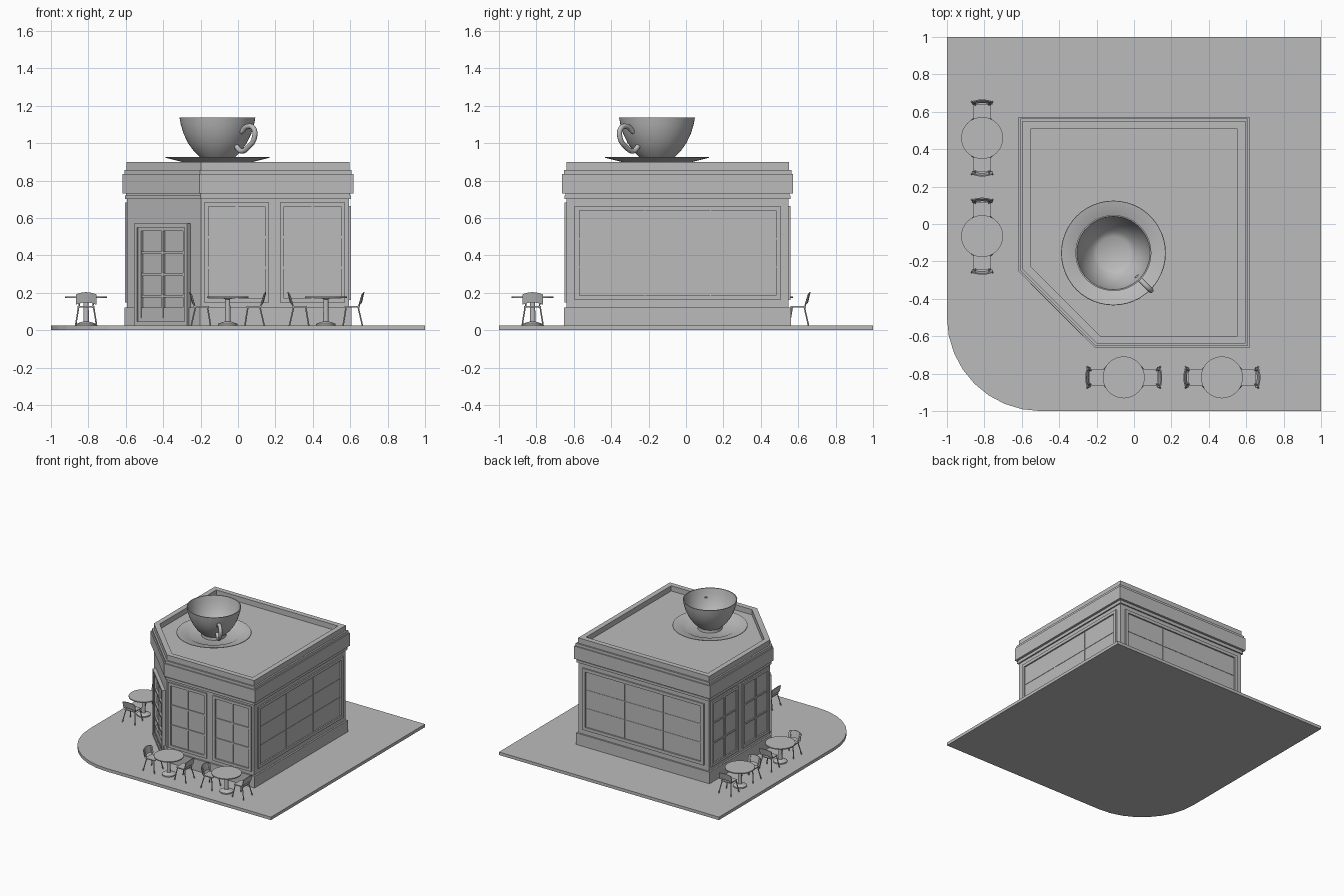
import bpy, bmesh, math
from mathutils import Matrix, Vector

if "Cube" in bpy.data.objects:
    bpy.data.objects.remove(bpy.data.objects["Cube"])

grey = bpy.data.materials.new("plain_grey")
grey.use_nodes = True
grey.diffuse_color = (0.5, 0.5, 0.5, 1)
grey.node_tree.nodes["Principled BSDF"].inputs["Base Color"].default_value = (0.5, 0.5, 0.5, 1)

CY = -0.045   # building centre in y
HALF = 0.6    # building half width
GROUND = 0.025


def finish(name, bm, smooth=False):
    bmesh.ops.recalc_face_normals(bm, faces=bm.faces)
    mesh = bpy.data.meshes.new(name)
    bm.to_mesh(mesh)
    bm.free()
    mesh.materials.append(grey)
    obj = bpy.data.objects.new(name, mesh)
    bpy.context.collection.objects.link(obj)
    if smooth:
        bpy.ops.object.select_all(action="DESELECT")
        obj.select_set(True)
        bpy.context.view_layer.objects.active = obj
        bpy.ops.object.shade_smooth_by_angle(angle=math.radians(40))
    return obj


def add_box(bm, x0, x1, y0, y1, z0, z1):
    m = Matrix.Translation(((x0 + x1) / 2, (y0 + y1) / 2, (z0 + z1) / 2))
    m = m @ Matrix.Diagonal((x1 - x0, y1 - y0, z1 - z0, 1))
    bmesh.ops.create_cube(bm, size=1, matrix=m)


def add_rod(bm, a, b, r, sides=8):
    a, b = Vector(a), Vector(b)
    turn = (b - a).to_track_quat("Z", "Y").to_matrix().to_4x4()
    bmesh.ops.create_cone(bm, cap_ends=True, segments=sides, radius1=r, radius2=r,
                          depth=(b - a).length, matrix=Matrix.Translation((a + b) / 2) @ turn)


def add_lathe(bm, profile, steps=48):
    verts = [bm.verts.new((r, 0, z)) for r, z in profile]
    edges = [bm.edges.new(p) for p in zip(verts, verts[1:])]
    bmesh.ops.spin(bm, geom=verts + edges, axis=(0, 0, 1), cent=(0, 0, 0),
                   angle=math.tau, steps=steps)
    bmesh.ops.remove_doubles(bm, verts=bm.verts, dist=0.0001)


def prism(name, points, z0, z1):
    bm = bmesh.new()
    low = [bm.verts.new((x, y, z0)) for x, y in points]
    high = [bm.verts.new((x, y, z1)) for x, y in points]
    bm.faces.new(low)
    bm.faces.new(high)
    for i in range(len(points)):
        j = (i + 1) % len(points)
        bm.faces.new((low[i], low[j], high[j], high[i]))
    return finish(name, bm)


def footprint(d):
    # Square with one cut corner, grown outwards by d
    h = HALF + d
    c = h - 0.8 - d * math.sqrt(2)
    return [(x, y + CY) for x, y in ((c, -h), (h, -h), (h, h), (-h, h), (-h, c))]


# Pavement with one rounded corner
arc = [(-0.5 - 0.5 * math.cos(a), -0.5 - 0.5 * math.sin(a))
       for a in (math.pi / 2 * i / 8 for i in range(9))]
prism("pavement", arc + [(1, -1), (1, 1), (-1, 1)], 0, GROUND)

# Stacked layers of the building
for name, d, z0, z1 in (("plinth", 0.006, GROUND, 0.12), ("walls", -0.007, 0.12, 0.7),
                        ("lower_moulding", 0.004, 0.7, 0.72), ("neck", -0.002, 0.72, 0.73),
                        ("cornice", 0.017, 0.73, 0.835), ("roof", 0.008, 0.835, 0.857)):
    prism(name, footprint(d), z0, z1)

# Parapet ring around the roof
bm = bmesh.new()
loops = [[bm.verts.new((x, y, z)) for x, y in footprint(d)]
         for d, z in ((-0.005, 0.855), (-0.005, 0.9), (-0.047, 0.9), (-0.047, 0.855))]
for k in range(4):
    a, b = loops[k], loops[(k + 1) % 4]
    for i in range(5):
        j = (i + 1) % 5
        bm.faces.new((a[i], a[j], b[j], b[i]))
finish("parapet", bm)


def glazing(name, angle, dist, u, half, z0, z1, cols, rows, rim, bar, rim_out, bar_out):
    # Raised frame with glazing bars on the wall turned to the given angle
    bm = bmesh.new()
    for s in (-1, 1):
        a, b = sorted((s * half, s * (half + rim)))
        add_box(bm, u + a, u + b, -rim_out, 0, z0 - rim, z1 + rim)
    add_box(bm, u - half, u + half, -rim_out, 0, z0 - rim, z0)
    add_box(bm, u - half, u + half, -rim_out, 0, z1, z1 + rim)
    for i in range(1, cols):
        x = u - half + 2 * half * i / cols
        add_box(bm, x - bar, x + bar, -bar_out, 0, z0, z1)
    for i in range(1, rows):
        z = z0 + (z1 - z0) * i / rows
        add_box(bm, u - half, u + half, -bar_out, 0, z - bar, z + bar)
    turn = Matrix.Rotation(math.radians(angle), 4, "Z")
    bm.transform(Matrix.Translation((0, CY, 0)) @ turn @ Matrix.Translation((0, -dist, 0)))
    finish(name, bm)


# Windows beside the entrance and long panels on the other walls
WALL = HALF - 0.007
for side, angle, s in (("front", 0, 1), ("right", -90, -1)):
    for i, u in enumerate((-0.007, 0.398)):
        glazing(f"{side}_window_{i + 1}", angle, WALL, s * u, 0.152, 0.17, 0.66,
                2, 3, 0.022, 0.006, 0.011, 0.007)
for side, angle in (("left", 90), ("back", 180)):
    glazing(f"{side}_panel", angle, WALL, 0, 0.525, 0.185, 0.64,
            3, 3, 0.025, 0.003, 0.011, 0.003)

# Corner door: casing, leaf frame and glazing bars
DOOR = 0.8 / math.sqrt(2) - 0.007
glazing("door_casing", -45, DOOR, 0, 0.18, 0.045, 0.55, 1, 1, 0.02, 0, 0.026, 0)
glazing("door_leaf", -45, DOOR, 0, 0.158, 0.065, 0.53, 2, 4, 0.022, 0.007, 0.017, 0.014)

# Giant cup and saucer on the roof
CUP = Matrix.Translation((-0.11, -0.155, 0))
bm = bmesh.new()
add_lathe(bm, [(0, 0.857), (0.12, 0.857), (0.13, 0.885), (0.28, 0.922), (0.278, 0.926),
               (0.2, 0.912), (0.18, 0.9), (0, 0.9)])
bm.transform(CUP)
finish("saucer", bm, True)
bm = bmesh.new()
add_lathe(bm, [(0, 0.9), (0.092, 0.9), (0.09, 0.922), (0.125, 0.955), (0.157, 1.0),
               (0.181, 1.05), (0.196, 1.1), (0.203, 1.137), (0.196, 1.137), (0.188, 1.1),
               (0.172, 1.05), (0.147, 1.0), (0.115, 0.96), (0.088, 0.942), (0, 0.94)])
bm.transform(CUP)
finish("cup", bm, True)

curve = bpy.data.curves.new("cup_handle", "CURVE")
curve.dimensions = "3D"
curve.bevel_depth = 0.014
curve.bevel_resolution = 3
curve.use_fill_caps = True
path = ((0.18, 1.06), (0.225, 1.088), (0.272, 1.08), (0.28, 1.03), (0.235, 0.98),
        (0.18, 0.958), (0.14, 0.985))
spline = curve.splines.new("BEZIER")
spline.bezier_points.add(len(path) - 1)
for p, (r, z) in zip(spline.bezier_points, path):
    p.co = (r, 0, z)
    p.handle_left_type = p.handle_right_type = "AUTO"
curve.materials.append(grey)
handle = bpy.data.objects.new("cup_handle", curve)
bpy.context.collection.objects.link(handle)
handle.matrix_world = CUP @ Matrix.Rotation(math.radians(-45), 4, "Z")


def table(name, place):
    bm = bmesh.new()
    add_lathe(bm, [(0, GROUND), (0.052, GROUND), (0.052, 0.034), (0.03, 0.042), (0.015, 0.046),
                   (0.013, 0.165), (0.03, 0.173), (0.112, 0.173), (0.112, 0.181), (0, 0.181)], 32)
    bm.transform(place)
    finish(name, bm, True)


def chair(name, place):
    # Chair at +x of its table, its back away from the table
    bm = bmesh.new()
    add_box(bm, 0.1, 0.182, -0.045, 0.045, 0.122, 0.13)
    for s in (-1, 1):
        add_rod(bm, (0.108, s * 0.04, 0.125), (0.092, s * 0.056, GROUND), 0.004)
        add_rod(bm, (0.172, s * 0.04, 0.125), (0.195, s * 0.056, GROUND), 0.004)
        add_rod(bm, (0.174, s * 0.036, 0.12), (0.194, s * 0.04, 0.19), 0.004)
    # Curved back rest
    ring = []
    for i in range(7):
        y = -0.055 + 0.11 * i / 6
        dip = 4 * y * y
        ring.append([bm.verts.new((x - dip * 0.8, y, z - dip)) for x, z in
                     ((0.187, 0.148), (0.2, 0.203), (0.206, 0.203), (0.193, 0.148))])
    for a, b in zip(ring, ring[1:]):
        for k in range(4):
            bm.faces.new((a[k], b[k], b[(k + 1) % 4], a[(k + 1) % 4]))
    bm.faces.new(ring[0])
    bm.faces.new(ring[-1])
    bm.transform(place)
    finish(name, bm, True)


# Two tables along each street side, a chair at both ends
for side, angle, spots in (("front", 0, ((-0.055, -0.82), (0.47, -0.82))),
                           ("right", 90, ((-0.812, -0.065), (-0.812, 0.46)))):
    for i, (x, y) in enumerate(spots):
        spot = Matrix.Translation((x, y, 0))
        table(f"{side}_table_{i + 1}", spot)
        for k in range(2):
            turn = Matrix.Rotation(math.radians(angle + 180 * k), 4, "Z")
            chair(f"{side}_chair_{i + 1}_{k + 1}", spot @ turn)
